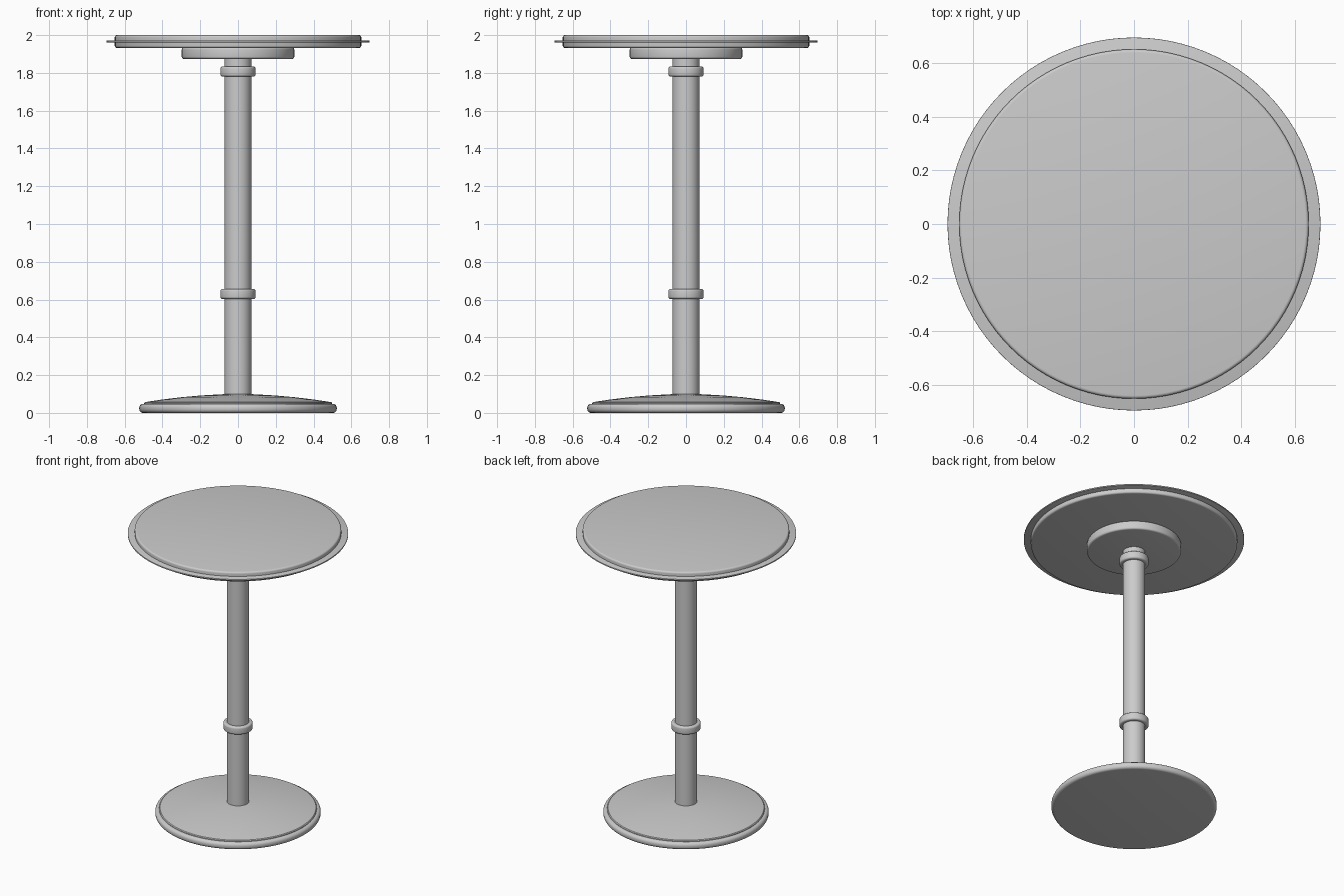
import bpy, bmesh
from math import cos, sin, pi

if "Cube" in bpy.data.objects:
    bpy.data.objects.remove(bpy.data.objects["Cube"])


def lathe(name, profile, segments=96):
    """Revolve an (r, z) profile, running bottom to top, into a closed solid."""
    bm = bmesh.new()
    rings = []
    for r, z in profile:
        rings.append([bm.verts.new((r * cos(2 * pi * i / segments),
                                    r * sin(2 * pi * i / segments), z))
                      for i in range(segments)])
    for a, b in zip(rings, rings[1:]):
        for i in range(segments):
            j = (i + 1) % segments
            bm.faces.new((a[i], a[j], b[j], b[i]))
    bm.faces.new(rings[0][::-1])
    bm.faces.new(rings[-1])
    mesh = bpy.data.meshes.new(name)
    bm.to_mesh(mesh)
    bm.free()
    obj = bpy.data.objects.new(name, mesh)
    bpy.context.collection.objects.link(obj)
    bpy.ops.object.select_all(action='DESELECT')
    obj.select_set(True)
    bpy.context.view_layer.objects.active = obj
    bpy.ops.object.shade_smooth_by_angle(angle=pi / 6)
    return obj


def disc(name, radius, z0, z1, bevel, steps=4):
    """Disc with rounded upper and lower rims."""
    arc = [pi / 2 * k / steps for k in range(steps + 1)]
    low = [(radius - bevel + bevel * sin(t), z0 + bevel - bevel * cos(t)) for t in arc]
    high = [(radius - bevel + bevel * cos(t), z1 - bevel + bevel * sin(t)) for t in arc]
    return lathe(name, low + high)


# Base: rounded foot with a shallow domed cover
disc("base_foot", 0.523, 0.0, 0.048, 0.021, 6)
lathe("base_cover", [(0.498, 0.03), (0.498, 0.052), (0.493, 0.057), (0.46, 0.062),
                     (0.40, 0.071), (0.30, 0.083), (0.20, 0.092),
                     (0.10, 0.098), (0.05, 0.10)])

# Column and its two collars
lathe("column", [(0.071, 0.05), (0.071, 1.88)], 64)
for name, z in (("lower_collar", 0.603), ("upper_collar", 1.78)):
    disc(name, 0.093, z, z + 0.054, 0.012)

# Mounting plate, table top and thin edge band
disc("mounting_plate", 0.298, 1.874, 1.935, 0.012)
disc("table_top", 0.653, 1.932, 2.0, 0.012)
disc("edge_band", 0.697, 1.962, 1.971, 0.002, 2)
